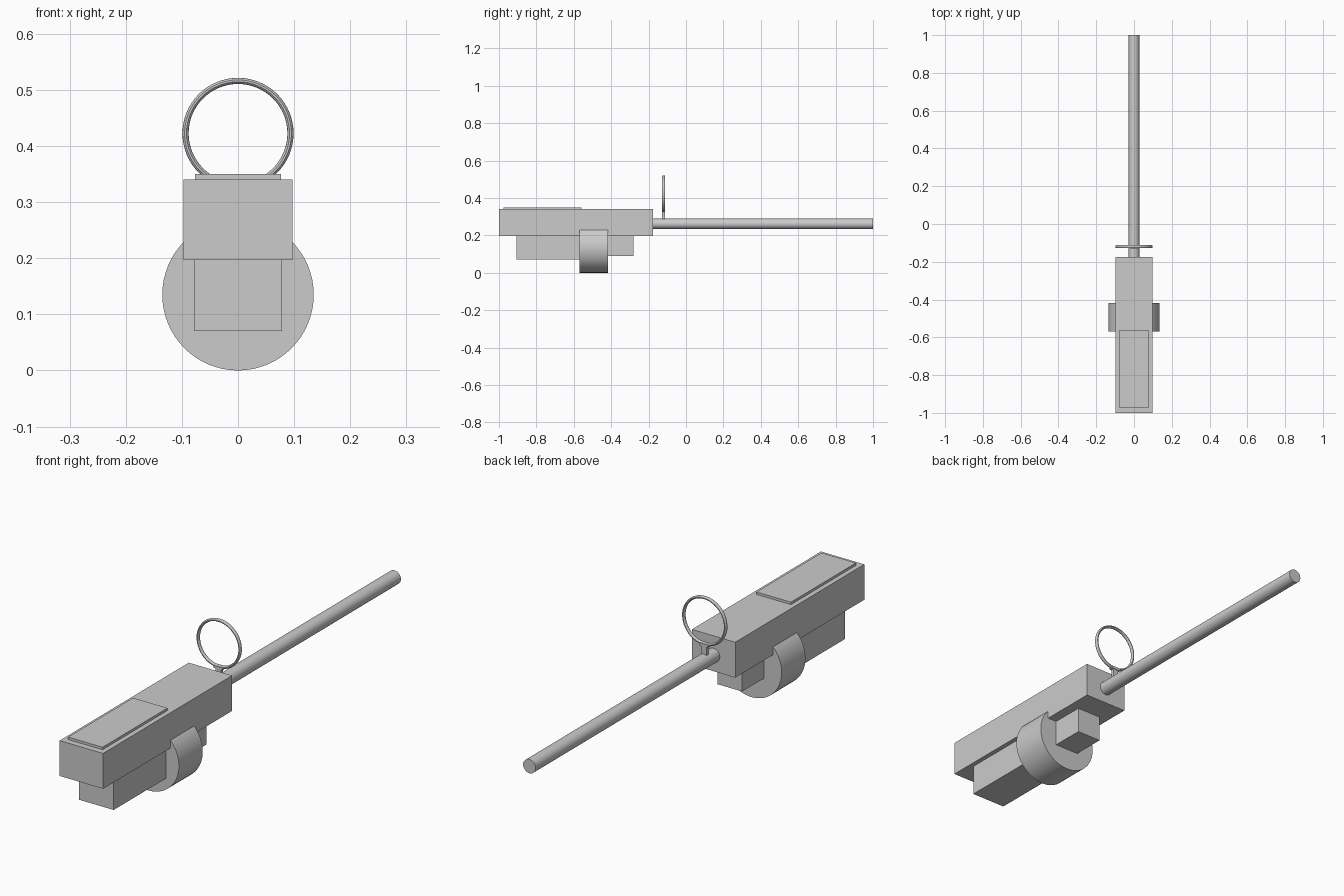
import bpy
import bmesh
import math
from mathutils import Matrix

if "Cube" in bpy.data.objects:
    bpy.data.objects.remove(bpy.data.objects["Cube"])


def add_object(name, bm):
    bmesh.ops.recalc_face_normals(bm, faces=bm.faces)
    mesh = bpy.data.meshes.new(name)
    bm.to_mesh(mesh)
    bm.free()
    obj = bpy.data.objects.new(name, mesh)
    bpy.context.scene.collection.objects.link(obj)
    return obj


def box(name, half_x, y0, y1, z0, z1):
    bm = bmesh.new()
    place = Matrix.Translation((0, (y0 + y1) / 2, (z0 + z1) / 2))
    size = Matrix.Diagonal((2 * half_x, y1 - y0, z1 - z0, 1))
    bmesh.ops.create_cube(bm, size=1, matrix=place @ size)
    return add_object(name, bm)


def smooth(obj):
    bpy.ops.object.select_all(action='DESELECT')
    obj.select_set(True)
    bpy.context.view_layer.objects.active = obj
    bpy.ops.object.shade_smooth_by_angle(angle=math.radians(35))


def cylinder_y(name, radius, y0, y1, z, sides):
    bm = bmesh.new()
    place = Matrix.Translation((0, (y0 + y1) / 2, z))
    bmesh.ops.create_cone(bm, cap_ends=True, segments=sides, radius1=radius,
                          radius2=radius, depth=y1 - y0,
                          matrix=place @ Matrix.Rotation(math.pi / 2, 4, 'X'))
    obj = add_object(name, bm)
    smooth(obj)
    return obj


# Main body and its raised top plate
box("body", 0.097, -1.0, -0.176, 0.197, 0.34)
box("top_plate", 0.077, -0.975, -0.56, 0.335, 0.35)

# Lower blocks behind and ahead of the drum
box("rear_lower_block", 0.078, -0.905, -0.56, 0.07, 0.2)
box("front_lower_block", 0.055, -0.43, -0.28, 0.09, 0.2)

# Drum and barrel
cylinder_y("drum", 0.135, -0.57, -0.418, 0.135, 64)
cylinder_y("barrel", 0.028, -0.18, 1.0, 0.262, 32)

# Sight post with a small cap that holds the ring
box("sight_post", 0.012, -0.127, -0.113, 0.28, 0.327)
box("sight_cap", 0.02, -0.129, -0.111, 0.322, 0.333)

# Sight ring, slightly wider along the barrel than it is thick
bpy.ops.mesh.primitive_torus_add(major_radius=0.0935, minor_radius=0.0055,
                                 major_segments=64, minor_segments=10,
                                 location=(0, -0.12, 0.4225),
                                 rotation=(math.pi / 2, 0, 0))
ring = bpy.context.object
ring.name = "sight_ring"
ring.scale = (1, 1, 1.5)
smooth(ring)
